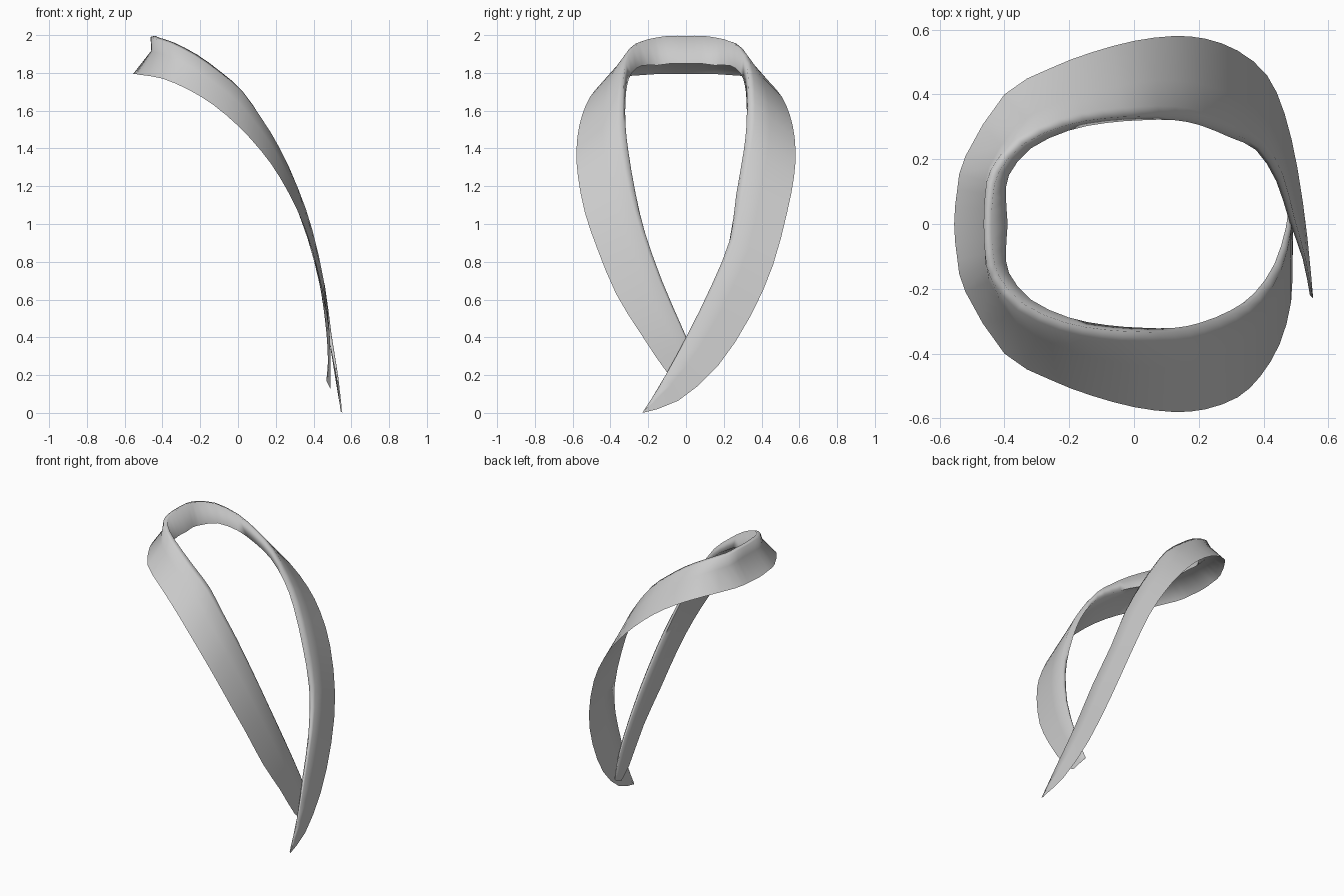
import bpy, bmesh
from mathutils import Vector as V

if "Cube" in bpy.data.objects:
    bpy.data.objects.remove(bpy.data.objects["Cube"])

# Shared half of the collar: (outer hem, top ridge), from back centre towards the front
half = [
    ((-.555, 0, 1.795), (-.465, 0, 2.0)),
    ((-.545, .11, 1.795), (-.46, .09, 2.0)),
    ((-.52, .21, 1.79), (-.44, .17, 1.99)),
    ((-.40, .40, 1.77), (-.36, .26, 1.965)),
    ((-.26, .48, 1.71), (-.23, .32, 1.90)),
    ((-.13, .53, 1.63), (-.10, .345, 1.81)),
    ((0, .565, 1.52), (.02, .352, 1.71)),
    ((.12, .58, 1.39), (.13, .352, 1.56)),
    ((.22, .572, 1.25), (.22, .333, 1.41)),
    ((.32, .535, 1.06), (.32, .29, 1.19)),
]
# The tails differ: one is tucked behind, the other crosses in front
back_tail = [
    ((.39, -.47, .87), (.395, -.23, .97)),
    ((.45, -.37, .63), (.455, -.13, .70)),
    ((.485, -.24, .42), (.485, -.01, .43)),
    ((.49, -.09, .20), (.485, .06, .27)),
    ((.49, 0, .125), (.475, .095, .18)),
]
front_tail = [
    ((.41, .46, .78), (.40, .245, .93)),
    ((.465, .34, .51), (.46, .14, .68)),
    ((.505, .17, .25), (.495, .01, .42)),
    ((.535, -.04, .065), (.53, -.11, .20)),
    ((.553, -.23, 0), (.55, -.222, .015)),
]


def section(i, pair):
    """Cross-section: hem, hollow, rounded ridge, turned-in lip, underside."""
    hem, ridge = V(pair[0]), V(pair[1])
    fold = max(0, min(1, 1 - (i - 2) / 5))
    curl = max(0, 1 - i / 6) ** 1.3
    thin = min(1, max(.25, (14.5 - i) / 5))
    inward = V((.05 - ridge.x, -ridge.y, 0)).normalized()
    up = V((0, 0, 1))
    hollow = hem.lerp(ridge, .6) + inward * .045 * curl
    roll = ridge + inward * (.018 * thin + .007 * fold) - up * .004 * thin
    lip = ridge + inward * (.032 * thin + .043 * curl) - up * (.03 * thin + .12 * fold)
    inside = hem.lerp(ridge, .55) + inward * (.045 * curl + .018 * thin) - up * .012 * thin
    return [hem, hollow, ridge.lerp(hollow, .12), roll, lip, inside]


def smooth(a, b, c, d):
    """Midpoint between b and c on the curve through a, b, c, d."""
    return (b + c) * .5625 - (a + d) * .0625


mirrored = [tuple((x, -y, z) for x, y, z in p) for p in half]
left = [section(i, p) for i, p in enumerate(mirrored + back_tail)]
right = [section(i, p) for i, p in enumerate(half + front_tail)]
key = left[:0:-1] + right

# Add one in-between section per span so the band curves softly
sections = []
for i in range(len(key) - 1):
    four = [key[max(0, min(len(key) - 1, i + d))] for d in (-1, 0, 1, 2)]
    sections += [key[i], [smooth(*q) for q in zip(*four)]]
sections.append(key[-1])

# Loft the collar band
bm = bmesh.new()
rings = [[bm.verts.new(c) for c in s] for s in sections]
n = len(rings[0])
for a, b in zip(rings, rings[1:]):
    for j in range(n):
        k = (j + 1) % n
        bm.faces.new((a[j], a[k], b[k], b[j]))
bm.faces.new(rings[0])
bm.faces.new(rings[-1][::-1])
bmesh.ops.recalc_face_normals(bm, faces=bm.faces)
mesh = bpy.data.meshes.new("collar_band")
bm.to_mesh(mesh)
bm.free()
collar = bpy.data.objects.new("collar_band", mesh)
bpy.context.collection.objects.link(collar)
bpy.context.view_layer.objects.active = collar
collar.select_set(True)
bpy.ops.object.shade_smooth_by_angle(angle=1.75)
